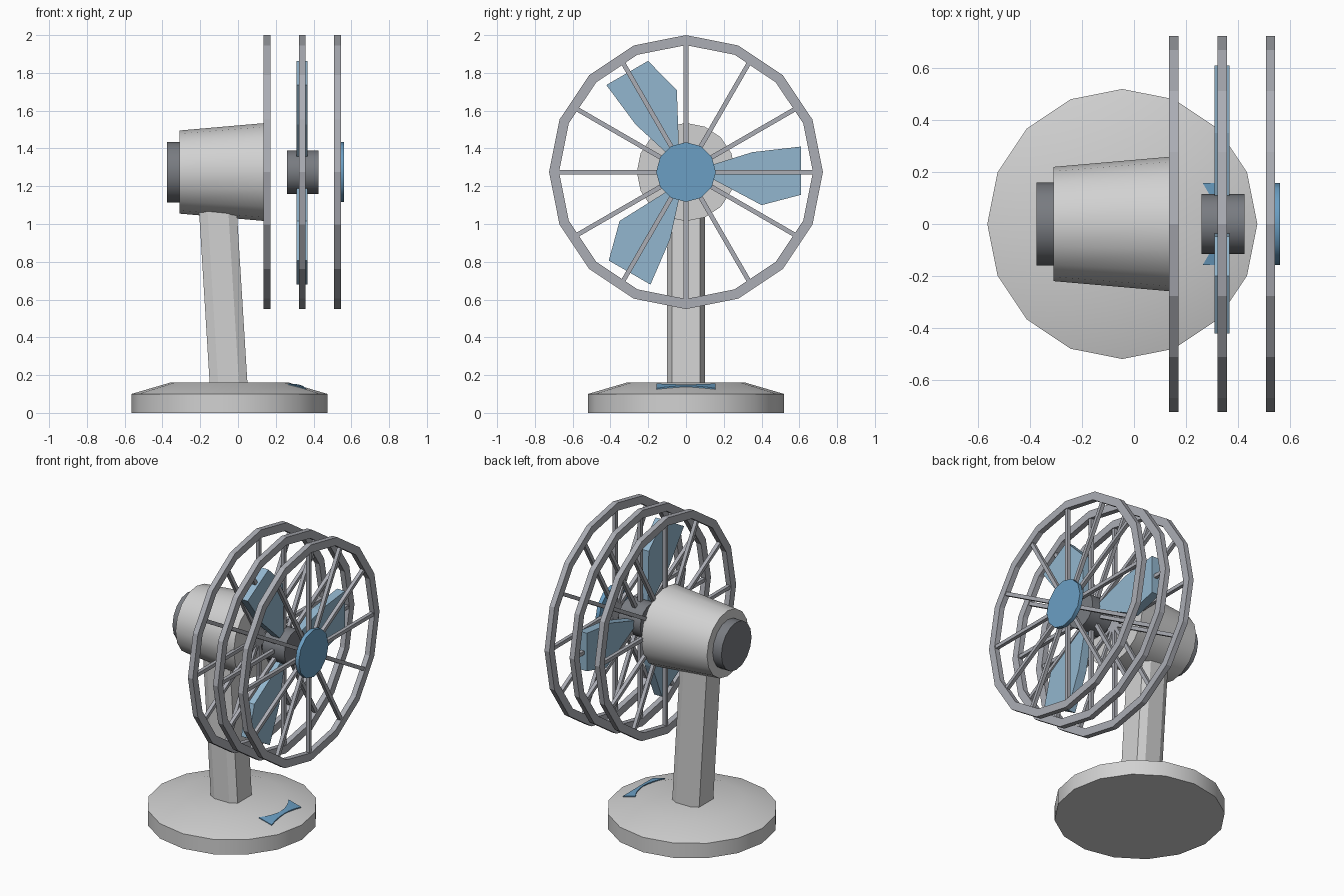
import bpy, bmesh, math
from mathutils import Matrix, Vector

cube = bpy.data.objects.get("Cube")
if cube:
    bpy.data.objects.remove(cube, do_unlink=True)

AXIS_Z = 1.275      # height of the fan axis
BASE_X = -0.045     # centre of the base


def material(name, rgb):
    m = bpy.data.materials.new(name)
    m.use_nodes = True
    m.diffuse_color = (*rgb, 1)
    m.node_tree.nodes["Principled BSDF"].inputs["Base Color"].default_value = (*rgb, 1)
    return m


light_grey = material("light grey", (0.64, 0.64, 0.64))
cage_grey = material("cage grey", (0.41, 0.42, 0.46))
dark_grey = material("dark grey", (0.19, 0.20, 0.22))
blade_blue = material("pale blue", (0.29, 0.47, 0.62))
accent_blue = material("accent blue", (0.145, 0.345, 0.55))


def finish(bm, name, mat, smooth=False):
    bmesh.ops.recalc_face_normals(bm, faces=bm.faces)
    mesh = bpy.data.meshes.new(name)
    bm.to_mesh(mesh)
    bm.free()
    mesh.materials.append(mat)
    ob = bpy.data.objects.new(name, mesh)
    bpy.context.collection.objects.link(ob)
    if smooth:
        bpy.ops.object.select_all(action='DESELECT')
        ob.select_set(True)
        bpy.context.view_layer.objects.active = ob
        bpy.ops.object.shade_smooth_by_angle(angle=math.radians(40))
    return ob


def loft(bm, loops, closed=False):
    """Skin a list of equal-length point loops, capping the ends unless closed."""
    rings = [[bm.verts.new(p) for p in loop] for loop in loops]
    n = len(rings[0])
    pairs = list(zip(rings, rings[1:]))
    if closed:
        pairs.append((rings[-1], rings[0]))
    else:
        bm.faces.new(rings[0])
        bm.faces.new(rings[-1])
    for a, b in pairs:
        for i in range(n):
            j = (i + 1) % n
            bm.faces.new((a[i], a[j], b[j], b[i]))


def circle_x(x, r, n):
    """Polygon around the fan axis."""
    return [(x, r * math.sin(math.tau * i / n), AXIS_Z + r * math.cos(math.tau * i / n))
            for i in range(n)]


def turned(name, profile, n, mat):
    bm = bmesh.new()
    loft(bm, [circle_x(x, r, n) for x, r in profile])
    return finish(bm, name, mat, True)


# Base: disc with a shallow tapered top
def circle_z(z, r, n=16):
    return [(BASE_X + r * math.cos(math.tau * i / n), r * math.sin(math.tau * i / n), z)
            for i in range(n)]


bm = bmesh.new()
loft(bm, [circle_z(0, 0.52), circle_z(0.10, 0.52), circle_z(0.16, 0.315)])
finish(bm, "base", light_grey, True)


# Control strip lying on the sloped part of the base
def on_slope(x, y, lift):
    r = math.hypot(x - BASE_X, y)
    return (x, y, min(0.16, 0.16 - (r - 0.315) * 0.293) + lift)


bm = bmesh.new()
sections = []
for i in range(9):
    t = i / 4 - 1
    inner, outer = 0.318 - 0.053 * t * t, 0.345 + 0.015 * t * t
    y = 0.157 * t
    sections.append([on_slope(inner, y, -0.004), on_slope(outer, y, -0.004),
                     on_slope(outer, y, 0.005), on_slope(inner, y, 0.005)])
loft(bm, sections)
finish(bm, "control_strip", accent_blue)

# Leaning post with chamfered corners
corners = [(0.055, 0.1), (0.1, 0.075)]
section = corners + [(x, -y) for x, y in corners[::-1]]
section += [(-x, -y) for x, y in section]
bm = bmesh.new()
loft(bm, [[(x + cx, y, z) for x, y in section]
          for z, cx in ((0.14, -0.049), (1.13, -0.11))])
finish(bm, "post", light_grey)

# Motor, rear cap, hub and front badge
turned("motor_housing", [(-0.31, 0.22), (0.15, 0.26)], 16, light_grey)
turned("rear_cap", [(-0.375, 0.16), (-0.30, 0.16)], 16, dark_grey)
turned("blade_hub", [(0.26, 0.115), (0.425, 0.115)], 16, dark_grey)
turned("front_disc", [(0.535, 0.158), (0.562, 0.158)], 12, accent_blue)

# Three flat blades
outline = [(0.08, 0.02), (0.35, 0.105), (0.61, 0.135),
           (0.61, -0.12), (0.40, -0.175), (0.08, -0.005)]
for k in range(3):
    a = math.tau * k / 3
    c, s = math.cos(a), math.sin(a)
    bm = bmesh.new()
    loft(bm, [[(x, u * c - v * s, AXIS_Z + u * s + v * c) for u, v in outline]
              for x in (0.31, 0.368)])
    finish(bm, f"blade_{k + 1}", blade_blue)

# Cage: three rings with spokes
for name, x in (("rear", 0.153), ("middle", 0.34), ("front", 0.526)):
    bm = bmesh.new()
    x0, x1 = x - 0.018, x + 0.018
    loft(bm, [circle_x(x0, 0.725, 16), circle_x(x1, 0.725, 16),
              circle_x(x1, 0.672, 16), circle_x(x0, 0.672, 16)], closed=True)
    finish(bm, name + "_cage_ring", cage_grey)

    bm = bmesh.new()
    for k in range(12):
        place = (Matrix.Translation((x, 0, AXIS_Z))
                 @ Matrix.Rotation(math.tau * k / 12, 4, 'X')
                 @ Matrix.Translation((0, 0, 0.34))
                 @ Matrix.Diagonal((0.024, 0.024, 0.68, 1)))
        bmesh.ops.create_cube(bm, size=1, matrix=place)
    finish(bm, name + "_cage_spokes", cage_grey)
